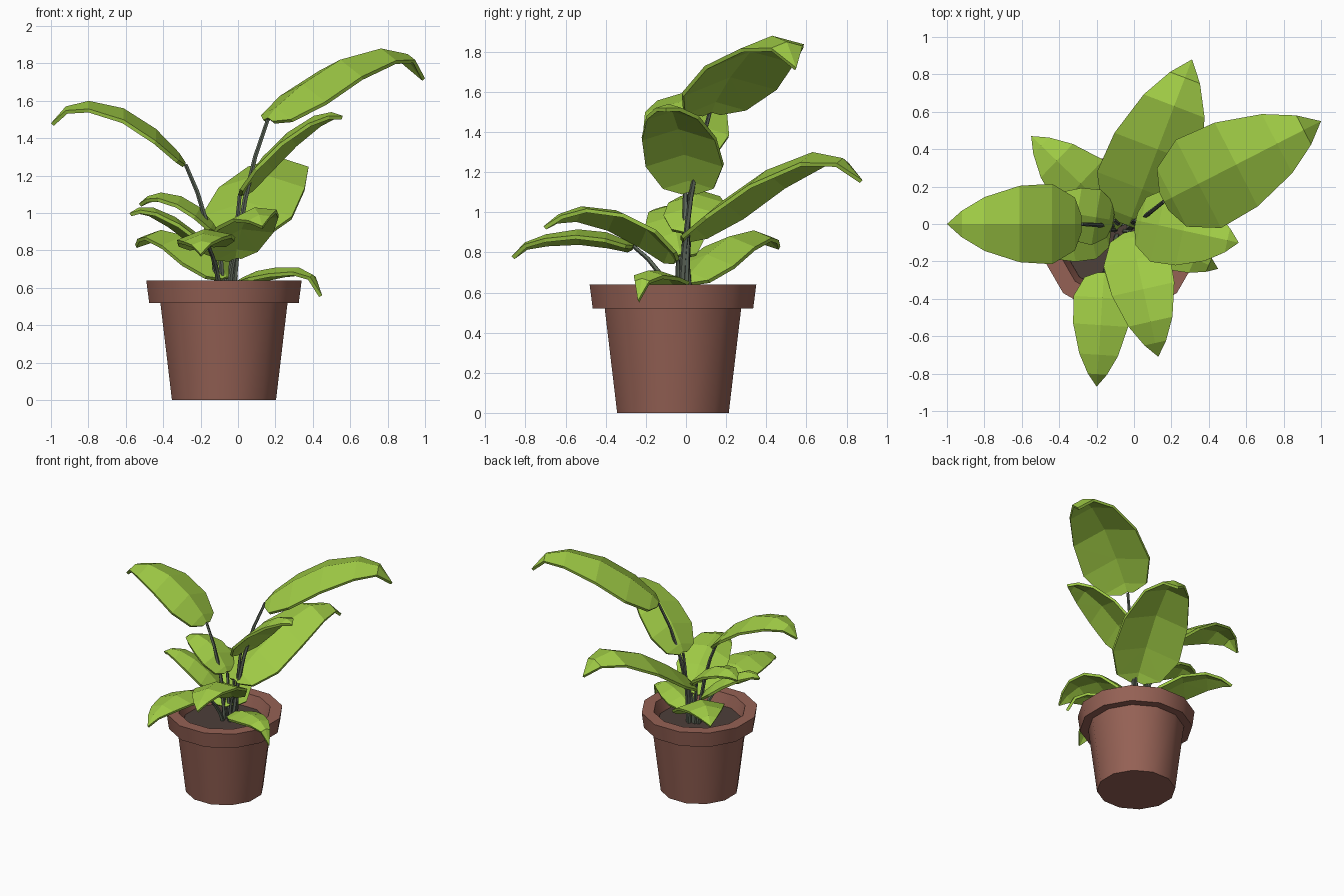
import bpy, bmesh, math
from mathutils import Vector

if "Cube" in bpy.data.objects:
    bpy.data.objects.remove(bpy.data.objects["Cube"])


def material(name, rgb):
    m = bpy.data.materials.new(name)
    m.diffuse_color = (*rgb, 1)
    m.use_nodes = True
    m.node_tree.nodes["Principled BSDF"].inputs["Base Color"].default_value = m.diffuse_color
    return m


LEAF = material("leaf green", (0.35, 0.60, 0.06))
STEM = material("stem green", (0.11, 0.135, 0.10))
CLAY = material("clay", (0.30, 0.12, 0.09))
SOIL = material("soil", (0.075, 0.05, 0.042))


def finish(name, bm, mat):
    bmesh.ops.recalc_face_normals(bm, faces=bm.faces)
    me = bpy.data.meshes.new(name)
    bm.to_mesh(me)
    bm.free()
    me.materials.append(mat)
    ob = bpy.data.objects.new(name, me)
    bpy.context.collection.objects.link(ob)
    return ob


def lathe(name, profile, mat, centre, sides=12):
    # rings of a turned shape, with flats facing front and sides, capped at both ends
    bm = bmesh.new()
    rings = []
    for r, z in profile:
        ring = []
        for i in range(sides):
            a = 2 * math.pi * (i + 0.5) / sides
            ring.append(bm.verts.new((centre[0] + r * math.cos(a), centre[1] + r * math.sin(a), z)))
        rings.append(ring)
    for p, q in zip(rings, rings[1:]):
        for i in range(sides):
            j = (i + 1) % sides
            bm.faces.new((p[i], p[j], q[j], q[i]))
    bm.faces.new(rings[0])
    bm.faces.new(rings[-1])
    ob = finish(name, bm, mat)
    bpy.ops.object.select_all(action='DESELECT')
    ob.select_set(True)
    bpy.context.view_layer.objects.active = ob
    bpy.ops.object.shade_smooth_by_angle(angle=math.radians(35))
    return ob


# pot with a flared rim, and the soil inside
CENTRE = (-0.075, -0.065)
lathe("pot", [(0.288, 0), (0.352, 0.52), (0.414, 0.52), (0.430, 0.64),
              (0.340, 0.64), (0.305, 0.53)], CLAY, CENTRE)
lathe("soil", [(0.29, 0.52), (0.308, 0.55)], SOIL, CENTRE)

# shared leaf outline: fraction of length, fraction of half width
OUTLINE = [(0, 0.2), (0.05, 0.66), (0.22, 1), (0.46, 0.95), (0.72, 0.67), (0.89, 0.33), (1, 0)]


def leaf(name, base, tip, heights, half, roll=0.0):
    # ridged blade: straight midrib in plan, arched by the heights, edges drooping
    base, tip = Vector(base), Vector(tip)
    along = (tip - base).xy.normalized()
    side = Vector((-along.y, along.x, 0))
    z0, z1 = base.z, heights[0]
    zs = [z0, z0 + 0.3 * (z1 - z0), *heights, tip.z]
    bm = bmesh.new()
    rows = []
    for (f, w), z in zip(OUTLINE, zs):
        mid = base.lerp(tip, f)
        mid.z = z
        h = half * w
        if w == 0:
            v = bm.verts.new(mid)
            rows.append((v, v, v))
            continue
        row = []
        for s in (1, 0, -1):
            p = mid + side * (h * s)
            p.z += h * (roll * s - 0.3 * abs(s))
            row.append(bm.verts.new(p))
        rows.append(row)
    for p, q in zip(rows, rows[1:]):
        for k in (0, 1):
            corners = [p[k], p[k + 1], q[k + 1], q[k]]
            bm.faces.new(list(dict.fromkeys(corners)))
    # facets split into triangles, underside added as thickness
    bmesh.ops.triangulate(bm, faces=bm.faces)
    ob = finish(name, bm, LEAF)
    if sum(p.normal.z for p in ob.data.polygons) < 0:
        ob.data.flip_normals()
    mod = ob.modifiers.new("thickness", 'SOLIDIFY')
    mod.thickness = 0.02
    mod.offset = -1


def stem(name, root, end, radius=0.016, sides=5, steps=4):
    # tube along a curve that leaves the soil upright and bends out to the leaf
    a, c = Vector(root), Vector(end)
    b = a.lerp(c, 0.22)
    b.z = a.z + 0.62 * (c.z - a.z)
    bm = bmesh.new()
    rings = []
    for n in range(steps + 1):
        t = n / steps
        p = a * (1 - t) ** 2 + b * (2 * t * (1 - t)) + c * t * t
        d = ((b - a) * (1 - t) + (c - b) * t).normalized()
        u = d.orthogonal().normalized() if n == 0 else (u - d * u.dot(d)).normalized()
        v = d.cross(u)
        r = radius * (1 - 0.35 * t)
        rings.append([bm.verts.new(p + (u * math.cos(k * math.tau / sides) +
                                        v * math.sin(k * math.tau / sides)) * r)
                      for k in range(sides)])
    for p, q in zip(rings, rings[1:]):
        for i in range(sides):
            j = (i + 1) % sides
            bm.faces.new((p[i], p[j], q[j], q[i]))
    bm.faces.new(rings[0])
    bm.faces.new(rings[-1])
    finish(name, bm, STEM)


# name, midrib base, tip, heights between, half width, roll, root in the soil
PLANT = [
    ("tall_right", (0.16, 0.12, 1.51), (1.0, 0.55, 1.72), (1.69, 1.82, 1.88, 1.85), 0.265, 0.06, (-0.03, -0.03)),
    ("tall_left", (-0.28, 0.0, 1.27), (-1.0, 0.0, 1.48), (1.45, 1.56, 1.60, 1.57), 0.215, 0.0, (-0.10, -0.01)),
    ("upper_right", (0.01, 0.02, 1.11), (0.56, -0.10, 1.52), (1.30, 1.43, 1.52, 1.54), 0.20, 0.0, (-0.02, 0.0)),
    ("back", (-0.03, -0.01, 0.88), (0.31, 0.88, 1.16), (1.06, 1.21, 1.30, 1.27), 0.26, 0.0, (-0.04, 0.02)),
    ("back_left", (-0.06, 0.0, 0.66), (-0.55, 0.47, 0.83), (0.79, 0.88, 0.91, 0.88), 0.185, 0.0, (-0.07, 0.0)),
    ("left_upper", (-0.11, 0.02, 0.91), (-0.53, 0.09, 1.05), (1.03, 1.09, 1.11, 1.09), 0.15, 0.0, (-0.08, 0.0)),
    ("left_lower", (-0.13, -0.03, 0.79), (-0.58, -0.12, 1.0), (0.90, 0.98, 1.03, 1.03), 0.14, 0.0, (-0.10, -0.03)),
    ("front", (-0.02, -0.04, 0.77), (0.13, -0.71, 0.93), (0.93, 1.01, 1.03, 0.99), 0.18, 0.2, (-0.05, -0.04)),
    ("front_left", (-0.16, -0.26, 0.84), (-0.20, -0.87, 0.78), (0.90, 0.915, 0.89, 0.85), 0.155, 0.1, (-0.09, -0.06)),
    ("low_right", (0.0, -0.05, 0.64), (0.45, -0.24, 0.56), (0.69, 0.71, 0.71, 0.67), 0.12, 0.0, (-0.04, -0.05)),
]
for name, base, tip, heights, half, roll, root in PLANT:
    leaf(name + "_leaf", base, tip, heights, half, roll)
    stem(name + "_stem", (*root, 0.53), (base[0], base[1], base[2] - 0.01))
